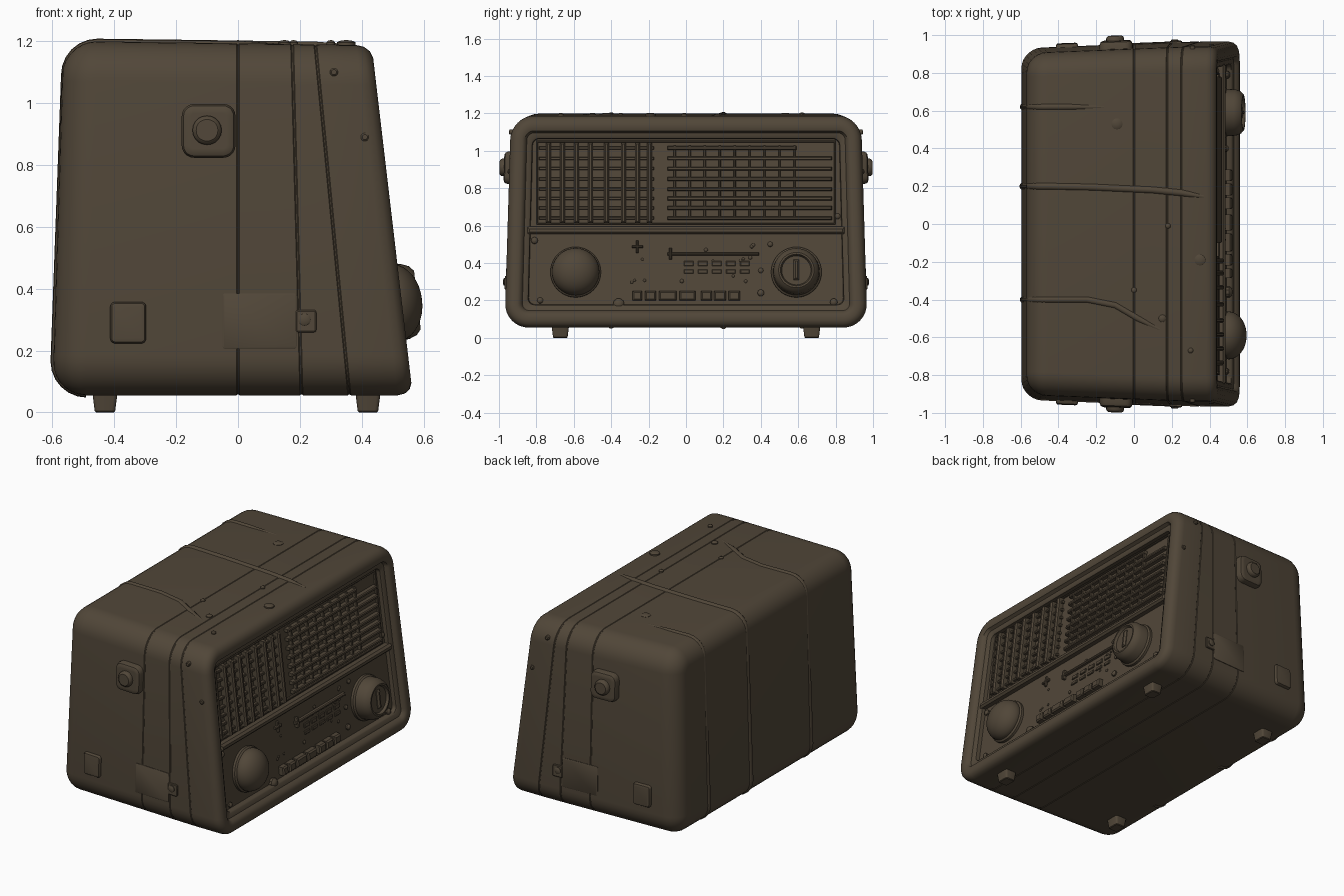
import bpy, bmesh, math, random
from mathutils import Vector

if "Cube" in bpy.data.objects:
    bpy.data.objects.remove(bpy.data.objects["Cube"])

random.seed(4)
mat = bpy.data.materials.new("dark brown")
mat.diffuse_color = (0.082, 0.062, 0.040, 1)
mat.use_nodes = True
mat.node_tree.nodes["Principled BSDF"].inputs["Base Color"].default_value = mat.diffuse_color
Z0, H = 0.055, 1.14


def front_x(z):
    return 0.565 - 0.133 * (z - Z0) / H


def narrowing(x, z):
    # the cabinet narrows towards the top and the back
    return (1 - 0.035 * (z - Z0) / H) * (1 - 0.042 * max(0, 0.3 - x))


def side_y(x, z):
    return 0.97 * narrowing(x, z)


def activate(ob):
    bpy.ops.object.select_all(action='DESELECT')
    ob.select_set(True)
    bpy.context.view_layer.objects.active = ob


def finish(name, bm, angle=35):
    bmesh.ops.recalc_face_normals(bm, faces=bm.faces[:])
    me = bpy.data.meshes.new(name)
    bm.to_mesh(me)
    bm.free()
    ob = bpy.data.objects.new(name, me)
    bpy.context.collection.objects.link(ob)
    me.materials.append(mat)
    activate(ob)
    bpy.ops.object.shade_smooth_by_angle(angle=math.radians(angle))


def loft(bm, rings):
    vs = [[bm.verts.new(p) for p in r] for r in rings]
    n = len(vs[0])
    for a, b in zip(vs, vs[1:]):
        for i in range(n):
            j = (i + 1) % n
            bm.faces.new((a[i], a[j], b[j], b[i]))
    bm.faces.new(vs[0][::-1])
    bm.faces.new(vs[-1])


def rrect(hw, hh, r, n=8):
    pts = []
    for k, (sx, sy) in enumerate(((1, 1), (-1, 1), (-1, -1), (1, -1))):
        for i in range(n + 1):
            a = math.pi / 2 * (k + i / n)
            pts.append((sx * (hw - r) + r * math.cos(a), sy * (hh - r) + r * math.sin(a)))
    return pts


def slab(bm, y0, y1, z0, z1, d0, d1, b=0.005):
    # bar lying on the slanted front, d measured from the front plane
    rings = []
    for d, c in ((d0, 0), (d1 - b, 0), (d1, b)):
        rings.append([(front_x(z) + d, y, z) for y, z in
                      ((y0 + c, z0 + c), (y1 - c, z0 + c), (y1 - c, z1 - c), (y0 + c, z1 - c))])
    loft(bm, rings)


def lathe(bm, y, z, d, profile, n=40):
    # turned part with its axis square to the slanted front
    ax = Vector((1, 0, 0.114)).normalized()
    v = Vector((-ax.z, 0, ax.x))
    c = Vector((front_x(z) + d, y, z))
    loft(bm, [[c + ax * h + r * (Vector((0, 1, 0)) * math.cos(2 * math.pi * i / n)
              + v * math.sin(2 * math.pi * i / n)) for i in range(n)] for h, r in profile])


# Cabinet: rounded sections from the back to the recessed front
def section(xb, xt, inset):
    out = []
    for u, v in rrect(0.97 - inset, 0.57 - inset, max(0.13 - inset, 0.035)):
        t = (v + 0.57) / H
        x, z = xb + (xt - xb) * t, 0.625 + v
        out.append((x, u * narrowing(x, z), z - 0.014 * t * (x + 0.15)))
    return out


rings = []
for k in range(8):
    a = math.pi / 2 * k / 7
    o = 0.11 * (1 - math.cos(a))
    rings.append(section(-0.6 + o, -0.565 + o, 0.11 * (1 - math.sin(a))))
for xb, xt in ((0.0, 0.0), (0.205, 0.175), (0.36, 0.25)):
    for o, i in ((-0.005, 0), (-0.002, 0.003), (0.002, 0.003), (0.005, 0)):
        rings.append(section(xb + o, xt + o, i))
for d, i in ((-0.05, 0), (-0.025, 0.006), (-0.008, 0.02), (0, 0.04), (0, 0.065), (-0.006, 0.08),
             (-0.02, 0.088), (-0.026, 0.092), (-0.03, 0.115), (-0.036, 0.122), (-0.06, 0.125)):
    rings.append(section(0.565 + d, 0.432 + d, i))
bm = bmesh.new()
loft(bm, rings)
finish("cabinet", bm, 40)

# Divider between grille and control panel
bm = bmesh.new()
slab(bm, -0.85, 0.85, 0.555, 0.595, -0.065, -0.02, 0.012)
finish("divider", bm)

# Grille: heavy uprights on the left, slats and thin uprights on the right
bm = bmesh.new()
for y in (-0.735, -0.66, -0.585, -0.51, -0.425, -0.335, -0.26, -0.195):
    slab(bm, y - 0.013, y + 0.013, 0.615, 1.045, -0.065, -0.022, 0.008)
finish("grille_uprights", bm)
bm = bmesh.new()
for z in (1.015, 0.96, 0.905, 0.85, 0.795, 0.745, 0.695, 0.64):
    slab(bm, -0.785, -0.17, z - 0.008, z + 0.008, -0.065, -0.042, 0.003)
    slab(bm, -0.1, 0.78 if z < 1 else 0.59, z - 0.01, z + 0.01, -0.065, -0.032)
for i in range(9):
    y = -0.06 + i * 0.08
    slab(bm, y - 0.006, y + 0.006, 0.63, 1.03, -0.065, -0.038, 0.003)
finish("grille_slats", bm)
bm = bmesh.new()
for y0, y1, z0, z1 in ((-0.8, 0.8, 1.045, 1.055), (-0.8, 0.8, 0.605, 0.615),
                       (-0.8, -0.79, 0.61, 1.05), (0.79, 0.8, 0.61, 1.05)):
    slab(bm, y0, y1, z0, z1, -0.065, -0.048, 0.003)
finish("grille_border", bm)

# Knobs: domed on the left, dished with a pointer on the right
bm = bmesh.new()
lathe(bm, -0.59, 0.35, -0.065, [(0, 0.135), (0.02, 0.135), (0.028, 0.125)] +
      [(0.035 + 0.095 * math.sin(a), 0.125 * math.cos(a) + 0.002)
       for a in [math.pi / 2 * i / 9 for i in range(10)]])
finish("left_knob", bm)
bm = bmesh.new()
lathe(bm, 0.59, 0.35, -0.065, [(0, 0.135), (0.02, 0.135), (0.028, 0.125), (0.075, 0.122),
      (0.1, 0.112), (0.115, 0.095), (0.115, 0.085), (0.1, 0.078), (0.1, 0.02)])
slab(bm, 0.575, 0.605, 0.31, 0.42, 0.02, 0.05, 0.01)
finish("right_knob", bm)

# Push buttons
bm = bmesh.new()
for y0, y1 in ((-0.285, -0.235), (-0.22, -0.16), (-0.145, -0.05), (-0.035, 0.05),
               (0.08, 0.14), (0.15, 0.215), (0.228, 0.288)):
    slab(bm, y0, y1, 0.2, 0.25, -0.065, -0.025, 0.008)
finish("push_buttons", bm)

# Tuning scale and plus mark
bm = bmesh.new()
slab(bm, -0.1, 0.39, 0.44, 0.457, -0.065, -0.04)
slab(bm, -0.09, -0.075, 0.42, 0.48, -0.065, -0.035)
for i in range(5):
    y = -0.01 + i * 0.075
    slab(bm, y, y + 0.05, 0.385, 0.41, -0.065, -0.052, 0.003)
    slab(bm, y, y + 0.05, 0.345, 0.365, -0.065, -0.052, 0.003)
slab(bm, -0.29, -0.23, 0.48, 0.495, -0.065, -0.045)
slab(bm, -0.267, -0.253, 0.455, 0.52, -0.065, -0.045)
finish("tuning_scale", bm)

# Rivets on the control panel
bm = bmesh.new()
spots = [(-0.36, 0.18, 0.03), (0.4, 0.24, 0.018), (0.79, 0.19, 0.02), (-0.81, 0.52, 0.018),
         (0.81, 0.65, 0.016), (-0.78, 0.2, 0.016), (0.45, 0.5, 0.014), (0.4, 0.36, 0.014)]
for _ in range(14):
    spots.append((random.uniform(-0.42, 0.42), random.uniform(0.28, 0.54), random.uniform(0.006, 0.011)))
for y, z, r in spots:
    lathe(bm, y, z, -0.062, [(0, r), (r * 0.6, r), (r, r * 0.6), (r * 1.1, r * 0.2)], 10)
finish("panel_rivets", bm)


# Side fittings, repeated on both sides
def side_pad(bm, s, x, z, hw, hh, r, profile):
    loft(bm, [[(x + u, s * (side_y(x + u, z + v) + h), z + v)
               for u, v in rrect(hw - i, hh - i, max(r - i, 0.004), 5)] for h, i in profile])


for s, side in ((-1, "near"), (1, "far")):
    bm = bmesh.new()
    side_pad(bm, s, -0.095, 0.91, 0.087, 0.087, 0.04,
             [(-0.02, 0), (0.022, 0), (0.036, 0.006), (0.042, 0.018), (0.042, 0.03)])
    side_pad(bm, s, -0.1, 0.912, 0.047, 0.047, 0.046,
             [(0.0, 0), (0.054, 0), (0.062, 0.004), (0.068, 0.012)])
    finish(side + "_strap_mount", bm)
    bm = bmesh.new()
    side_pad(bm, s, -0.355, 0.29, 0.058, 0.067, 0.016,
             [(-0.02, 0), (0.01, 0), (0.018, 0.005), (0.02, 0.014)])
    finish(side + "_lower_pad", bm)
    bm = bmesh.new()
    side_pad(bm, s, 0.07, 0.295, 0.12, 0.09, 0.01, [(-0.02, 0), (0.003, 0), (0.005, 0.003)])
    side_pad(bm, s, 0.22, 0.295, 0.033, 0.036, 0.008, [(-0.02, 0), (0.006, 0), (0.009, 0.004)])
    side_pad(bm, s, 0.215, 0.3, 0.02, 0.02, 0.019, [(0, 0), (0.014, 0), (0.018, 0.006)])
    for x, z in ((0.31, 1.1), (0.41, 0.89)):
        side_pad(bm, s, x, z, 0.013, 0.013, 0.012, [(-0.02, 0), (0.004, 0), (0.008, 0.005)])
    finish(side + "_side_plate", bm)

# Raised folds on the top, running round the back
wrap = []
for cx, cz, a0 in ((-0.489, 0.165, 270), (-0.455, 1.085, 180)):
    for i in range(7):
        a = math.radians(a0 - 15 * i)
        wrap.append((cx + 0.098 * math.cos(a), cz + 0.098 * math.sin(a) + (0.006 if a0 == 180 else 0)))
folds = [(0.2, 0.02, [(-0.22, 0.195), (0.1, 0.18), (0.25, 0.165), (0.37, 0.145)]),
         (-0.4, 0.018, [(-0.25, -0.4), (-0.1, -0.43), (0.02, -0.5), (0.14, -0.56)]),
         (0.62, 0.018, [(-0.35, 0.62), (-0.16, 0.62)])]
for k, (y, r, path) in enumerate(folds):
    cu = bpy.data.curves.new("top_fold", 'CURVE')
    cu.dimensions = '3D'
    cu.bevel_depth = r
    cu.bevel_resolution = 3
    cu.use_fill_caps = True
    pts = [(x, y, z) for x, z in wrap] + [(x, yy, 1.185 - 0.014 * (x + 0.15)) for x, yy in path]
    sp = cu.splines.new('POLY')
    sp.points.add(len(pts) - 1)
    for p, q in zip(sp.points, pts):
        p.co = (*q, 1)
    sp.points[-1].radius = 0.6
    cu.materials.append(mat)
    ob = bpy.data.objects.new("top_fold_%d" % (k + 1), cu)
    bpy.context.collection.objects.link(ob)
    activate(ob)
    bpy.ops.object.convert(target='MESH')

# Small bumps on the top
bm = bmesh.new()
for x, y, r in ((-0.09, 0.53, 0.03), (0.15, -0.5, 0.02), (0.35, -0.19, 0.03), (0.18, -0.01, 0.014),
                (0.0, -0.35, 0.014), (0.3, -0.67, 0.014)):
    loft(bm, [[(x + q * r * math.cos(a), y + q * r * math.sin(a), 1.188 + h)
               for a in [math.pi * i / 6 for i in range(12)]]
              for h, q in ((-0.02, 1), (0.008, 1), (0.013, 0.7), (0.015, 0.2))])
finish("top_bumps", bm)

# Tapered feet
for x, xn in ((-0.43, "back"), (0.42, "front")):
    for s, yn in ((-1, "near"), (1, "far")):
        bm = bmesh.new()
        loft(bm, [[(x + u, s * 0.672 + v, z) for u, v in rrect(w, w + 0.006, 0.012, 3)]
                  for z, w in ((0, 0.029), (0.004, 0.033), (0.09, 0.044))])
        finish("%s_%s_foot" % (xn, yn), bm)
